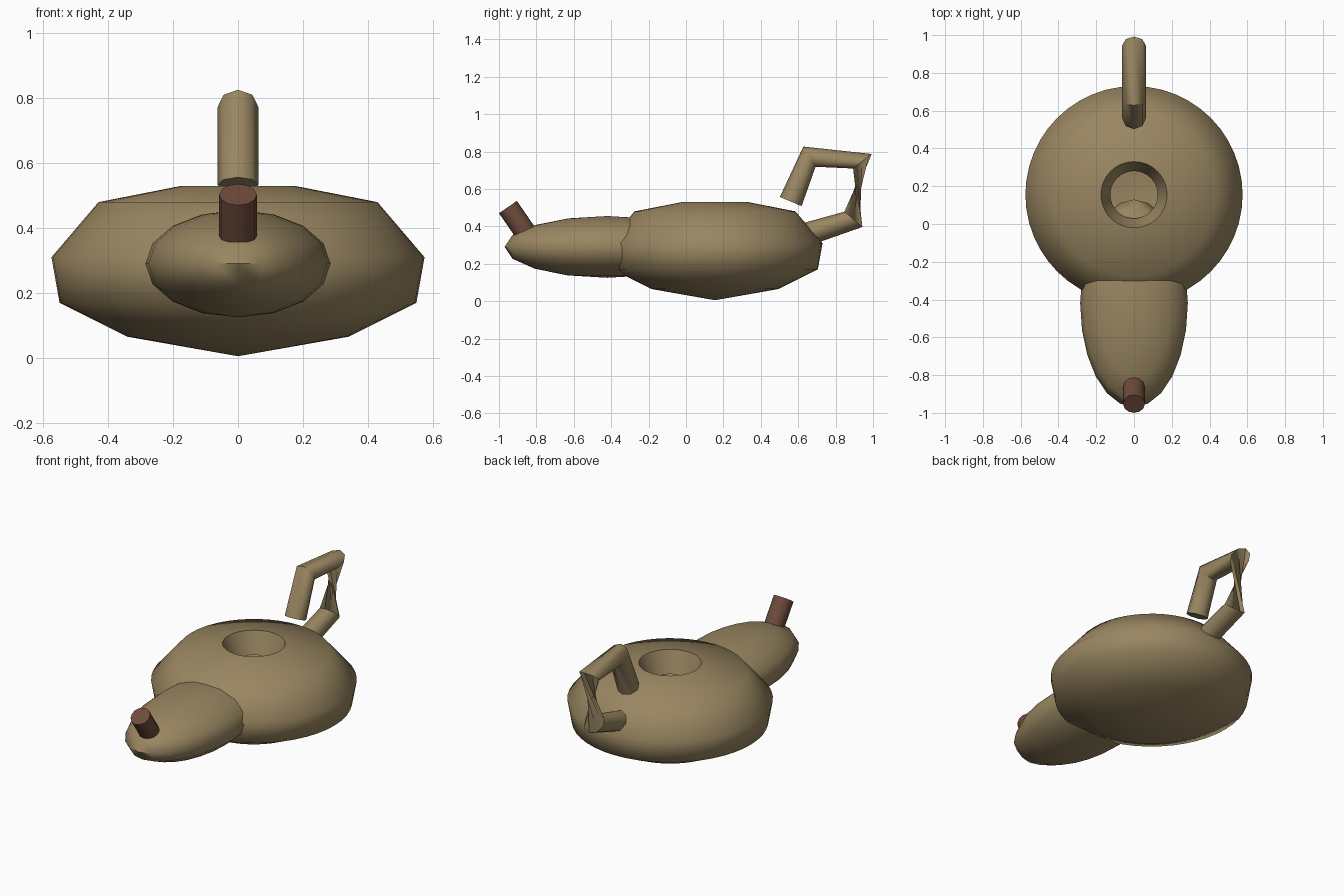
import bpy
import bmesh
import math
from mathutils import Vector, Matrix

cube = bpy.data.objects.get("Cube")
if cube:
    bpy.data.objects.remove(cube, do_unlink=True)


def material(name, rgb):
    mat = bpy.data.materials.new(name)
    mat.use_nodes = True
    mat.diffuse_color = (*rgb, 1)
    bsdf = mat.node_tree.nodes["Principled BSDF"]
    bsdf.inputs["Base Color"].default_value = (*rgb, 1)
    bsdf.inputs["Roughness"].default_value = 0.8
    return mat


def finish(name, bm, mat, sharp=60):
    bmesh.ops.recalc_face_normals(bm, faces=bm.faces)
    mesh = bpy.data.meshes.new(name)
    bm.to_mesh(mesh)
    bm.free()
    mesh.materials.append(mat)
    obj = bpy.data.objects.new(name, mesh)
    bpy.context.collection.objects.link(obj)
    bpy.ops.object.select_all(action='DESELECT')
    obj.select_set(True)
    bpy.context.view_layer.objects.active = obj
    bpy.ops.object.shade_smooth_by_angle(angle=math.radians(sharp))
    return obj


clay = material("clay", (0.32, 0.24, 0.12))
fibre = material("wick_fibre", (0.16, 0.07, 0.045))

# Round body: turned profile with a filling hole that dips inwards
profile = [(0, 0.005), (0.34, 0.065), (0.55, 0.17), (0.575, 0.31),
           (0.43, 0.48), (0.175, 0.53), (0.125, 0.40)]
bm = bmesh.new()
verts = [bm.verts.new((r, 0, z)) for r, z in profile]
edges = [bm.edges.new(pair) for pair in zip(verts, verts[1:])]
bmesh.ops.spin(bm, geom=verts + edges, cent=(0, 0, 0), axis=(0, 0, 1),
               angle=math.tau, steps=48)
bmesh.ops.remove_doubles(bm, verts=bm.verts, dist=0.0005)
bmesh.ops.translate(bm, verts=bm.verts, vec=(0, 0.155, 0))
finish("lamp_body", bm, clay, 80)

# Spout: long flattened ellipsoid running into the body
bm = bmesh.new()
bmesh.ops.create_uvsphere(bm, u_segments=24, v_segments=8, radius=1)
bmesh.ops.scale(bm, verts=bm.verts, vec=(0.285, 0.55, 0.165))
bmesh.ops.translate(bm, verts=bm.verts, vec=(0, -0.42, 0.29))
finish("spout", bm, clay)

# Wick: short tilted cylinder at the spout tip
start, end = Vector((0, -0.85, 0.355)), Vector((0, -0.952, 0.503))
axis = end - start
bm = bmesh.new()
turn = axis.to_track_quat('Z', 'Y').to_matrix().to_4x4()
bmesh.ops.create_cone(bm, cap_ends=True, segments=12, radius1=0.058,
                      radius2=0.058, depth=axis.length,
                      matrix=Matrix.Translation((start + end) / 2) @ turn)
finish("wick", bm, fibre)

# Handle: angular tube whose upright section twists half a turn
path = [Vector((0, y, z)) for y, z in
        [(0.62, 0.35), (0.895, 0.4375), (0.943, 0.748), (0.66, 0.7725), (0.56, 0.5325)]]
bm = bmesh.new()
rings = []
for i, point in enumerate(path):
    before, after = path[max(i - 1, 0)], path[min(i + 1, len(path) - 1)]
    tangent = sum(((b - a).normalized() for a, b in ((before, point), (point, after))),
                  Vector()).normalized()
    side = tangent.cross(Vector((0, 0, 1))).normalized()
    up = side.cross(tangent)
    rings.append([bm.verts.new(point + 0.063 * (side * math.cos(a) + up * math.sin(a)))
                  for a in (math.tau * k / 8 for k in range(8))])
for lower, upper in zip(rings, rings[1:]):
    for k in range(8):
        n = (k + 1) % 8
        bm.faces.new((lower[k], lower[n], upper[n], upper[k]))
bm.faces.new(rings[0])
bm.faces.new(rings[-1])
finish("handle", bm, clay)
